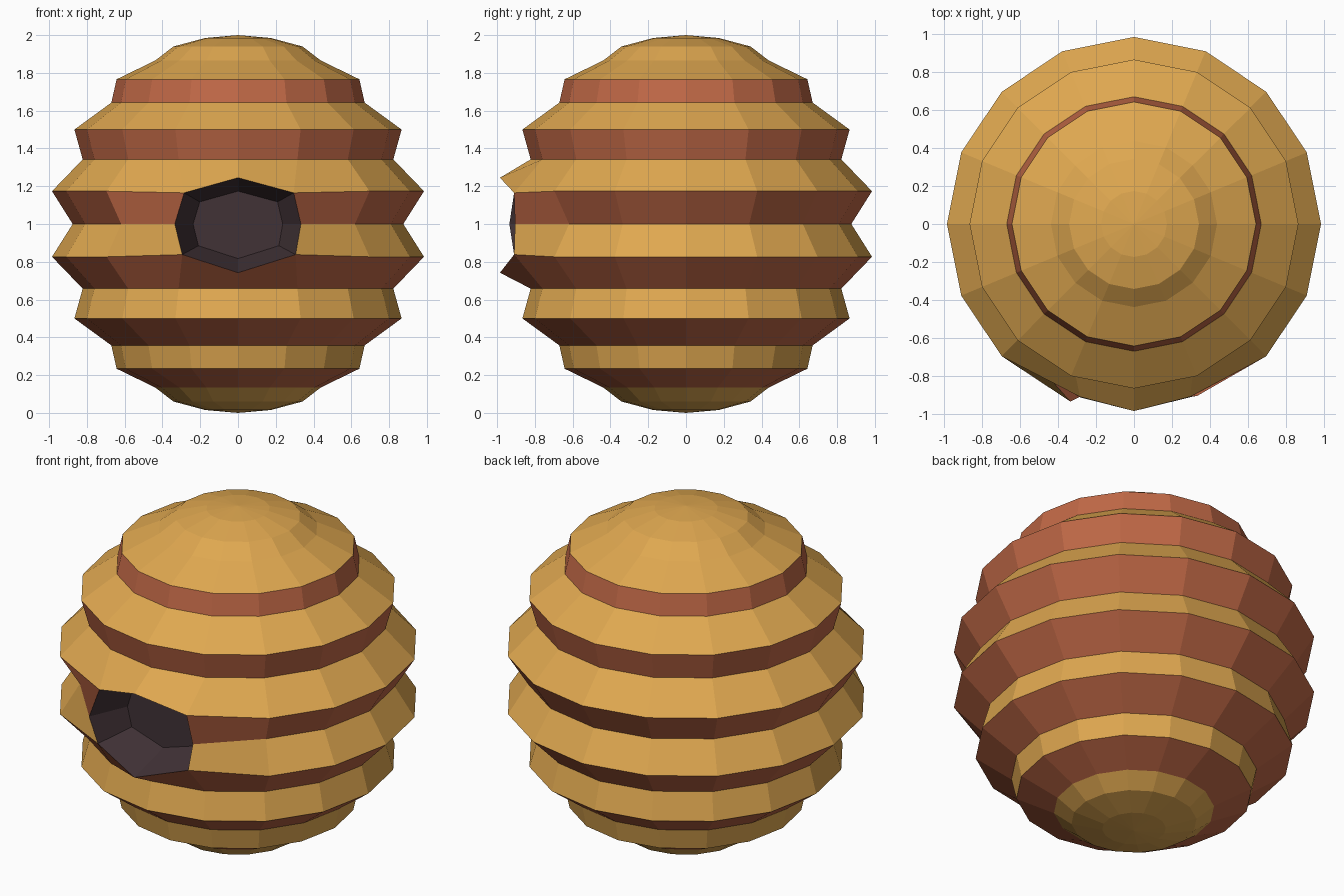
import bpy, bmesh, math

if "Cube" in bpy.data.objects:
    bpy.data.objects.remove(bpy.data.objects["Cube"])

def material(name, rgb):
    m = bpy.data.materials.new(name)
    m.diffuse_color = (*rgb, 1)
    m.use_nodes = True
    m.node_tree.nodes["Principled BSDF"].inputs["Base Color"].default_value = m.diffuse_color
    return m

STRAW = material("straw yellow", (0.74, 0.39, 0.08))
BROWN = material("clay brown", (0.53, 0.14, 0.062))
DARK = material("dark opening", (0.053, 0.032, 0.037))

SEG, STEP, GROOVE = 16, 10, 0.875

# Reshaped rim of the entrance: (latitude, segment) -> position
RIM = {
    (10, 0): (0, -0.985, 1.245), (10, 1): (0.295, -0.91, 1.165),
    (0, 1): (0.333, -0.905, 1.0), (-10, 1): (0.305, -0.91, 0.838),
    (-10, 0): (0, -0.985, 0.742), (-10, 15): (-0.295, -0.91, 0.838),
    (0, 15): (-0.335, -0.935, 1.0), (10, 15): (-0.285, -0.91, 1.165),
}

def make_object(name, bm, mats):
    bmesh.ops.recalc_face_normals(bm, faces=bm.faces[:])
    me = bpy.data.meshes.new(name)
    bm.to_mesh(me)
    bm.free()
    for m in mats:
        me.materials.append(m)
    ob = bpy.data.objects.new(name, me)
    bpy.context.collection.objects.link(ob)
    return ob

# Ribbed hive: sphere rings, every second one pulled inward
bm = bmesh.new()
rings = {}
for lat in range(-80, 81, STEP):
    t = math.radians(lat)
    r = math.cos(t)
    if lat % 20 == 0 and abs(lat) < 80:
        r *= GROOVE
    rings[lat] = []
    for j in range(SEG):
        a = math.tau * j / SEG
        co = RIM.get((lat, j), (r * math.sin(a), -r * math.cos(a), 1 + math.sin(t)))
        rings[lat].append(bm.verts.new(co))

for lat in range(-80, 80, STEP):
    brown = lat % 20 == 0 and -60 <= lat <= 40   # undersides of the ribs
    for j in range(SEG):
        if lat in (-10, 0) and j in (0, SEG - 1):
            continue                             # entrance opening
        k = (j + 1) % SEG
        lo, hi = rings[lat], rings[lat + STEP]
        bm.faces.new((lo[j], lo[k], hi[k], hi[j])).material_index = int(brown)

# Top and bottom caps
for lat, z in ((-80, 0), (80, 2)):
    pole = bm.verts.new((0, 0, z))
    for j in range(SEG):
        bm.faces.new((rings[lat][j], rings[lat][(j + 1) % SEG], pole))

# Recessed entrance: walls running from the rim to a smaller back plate
outer = [rings[lat][j] for lat, j in RIM]
inner = [bm.verts.new((v.co.x * 0.71, -0.71, 1 + (v.co.z - 1) * 0.71)) for v in outer]
n = len(outer)
for i in range(n):
    k = (i + 1) % n
    bm.faces.new((outer[i], outer[k], inner[k], inner[i])).material_index = 2
bm.faces.new(inner).material_index = 2

make_object("hive", bm, (STRAW, BROWN, DARK))
